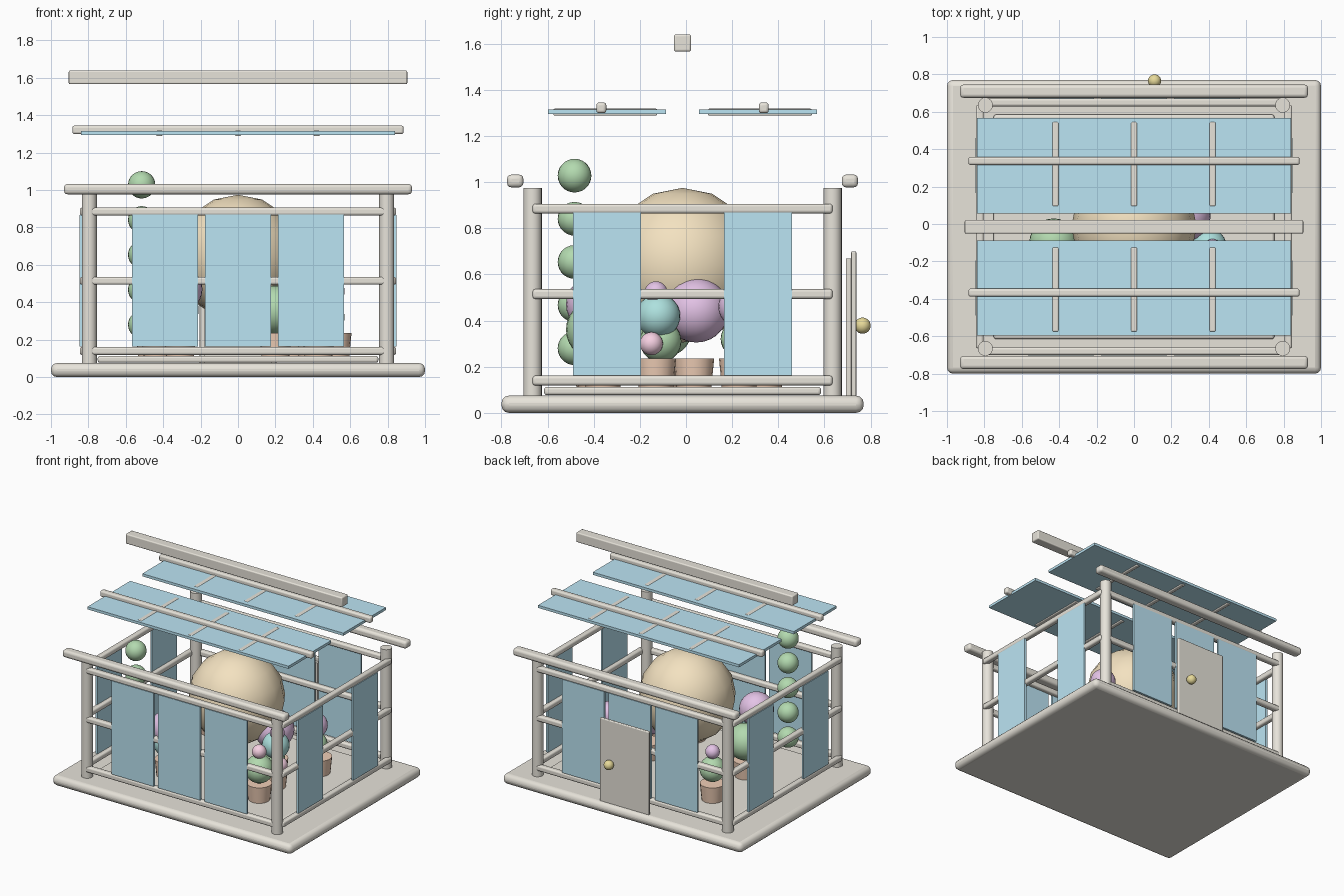
import bpy
from math import pi

if "Cube" in bpy.data.objects:
    bpy.data.objects.remove(bpy.data.objects["Cube"])

CY = -0.015  # the building's middle in y


def mat(name, rgb):
    m = bpy.data.materials.new(name)
    m.diffuse_color = (*rgb, 1)
    m.use_nodes = True
    m.node_tree.nodes["Principled BSDF"].inputs["Base Color"].default_value = m.diffuse_color
    return m


FRAME = mat("painted_frame", (0.80, 0.77, 0.70))
GLASS = mat("blue_glass", (0.50, 0.78, 0.90))
TAN = mat("tan", (0.90, 0.76, 0.53))
GREEN = mat("leaf_green", (0.45, 0.70, 0.43))
PURPLE = mat("flower_purple", (0.78, 0.55, 0.80))
PINK = mat("flower_pink", (0.92, 0.63, 0.76))
TEAL = mat("leaf_teal", (0.42, 0.75, 0.73))
CLAY = mat("clay", (0.87, 0.62, 0.47))
BRASS = mat("brass", (0.80, 0.70, 0.32))


def finish(name, m):
    o = bpy.context.object
    o.name = name
    o.data.materials.append(m)
    bpy.ops.object.shade_smooth_by_angle(angle=0.7)
    return o


def box(name, loc, size, m=FRAME, bevel=0.0):
    bpy.ops.mesh.primitive_cube_add(size=1, location=loc)
    o = bpy.context.object
    o.scale = size
    bpy.ops.object.transform_apply(location=False, rotation=False, scale=True)
    finish(name, m)
    if bevel:
        b = o.modifiers.new("bevel", "BEVEL")
        b.width, b.segments = bevel, 3
    return o


def ball(name, loc, r, m, sz=1.0, seg=24, rings=14):
    bpy.ops.mesh.primitive_uv_sphere_add(segments=seg, ring_count=rings, radius=r, location=loc)
    bpy.context.object.scale.z = sz
    return finish(name, m)


# base slab and raised floor
box("base", (0, CY, 0.0375), (2, 1.57, 0.075), bevel=0.033)
box("floor", (0, CY, 0.095), (1.5, 1.2, 0.036), bevel=0.012)

# corner posts
for sx in (-1, 1):
    for sy in (-1, 1):
        bpy.ops.mesh.primitive_cylinder_add(vertices=20, radius=0.04, depth=0.91,
                                            location=(sx * 0.795, CY + sy * 0.65, 0.52))
        finish("corner_post", FRAME)

# rails on all four walls
for z in (0.14, 0.515, 0.885):
    for s in (-1, 1):
        box("long_rail", (0, CY + s * 0.665, z), (1.64, 0.042, 0.042), bevel=0.012)
        box("side_rail", (s * 0.825, CY, z), (0.042, 1.30, 0.042), bevel=0.012)

# wall panes and eave beams
for s in (-1, 1):
    for x in (-0.39, 0, 0.39):
        box("wall_pane", (x, CY + s * 0.681, 0.517), (0.353, 0.015, 0.705), GLASS)
    for y in (-0.327, 0.327):
        box("side_pane", (s * 0.84, CY + y, 0.515), (0.015, 0.294, 0.705), GLASS)
    box("eave_beam", (0, CY + s * 0.725, 1.005), (1.86, 0.07, 0.055), bevel=0.018)

# roof: flat panes, glazing bars, long purlins, ridge
for s in (-1, 1):
    box("roof_pane", (0, CY + s * 0.327, 1.305), (1.68, 0.51, 0.02), GLASS)
    for x in (-0.42, 0, 0.42):
        box("glazing_bar", (x, CY + s * 0.335, 1.303), (0.032, 0.45, 0.03), bevel=0.006)
    box("purlin", (0, CY + s * 0.352, 1.322), (1.77, 0.043, 0.046), bevel=0.012)
box("ridge_beam", (0, CY, 1.603), (1.81, 0.074, 0.074), bevel=0.008)

# back door with knob
box("door_inner", (0, 0.705, 0.37), (0.36, 0.025, 0.60))
box("door", (0, 0.727, 0.385), (0.41, 0.022, 0.63), bevel=0.006)
ball("door_knob", (0.11, 0.765, 0.378), 0.035, BRASS)

# large tan globe
ball("globe", (0, CY, 0.64), 0.335, TAN, seg=16, rings=8)

# column of leaf balls in the front left corner
for i in range(5):
    ball("vine_leaf", (-0.515, -0.483, 0.28 + i * 0.187), 0.073, GREEN)

# potted plants: pot position, then balls as (dx, dy, z, radius, colour)
plants = [
    ((0.43, -0.36), [(0, 0, 0.34, 0.10, GREEN), (0, 0, 0.47, 0.05, PINK)]),
    ((0.52, 0.23), [(-0.03, 0, 0.32, 0.08, GREEN), (-0.04, 0, 0.46, 0.09, PURPLE)]),
    ((0.29, 0.035), [(-0.02, 0.01, 0.445, 0.14, PURPLE)]),
    ((0.40, -0.13), [(-0.04, 0.02, 0.31, 0.09, GREEN), (0.0, 0.01, 0.42, 0.095, TEAL),
                     (0.02, 0, 0.52, 0.05, PURPLE), (0.06, -0.02, 0.30, 0.05, PINK)]),
    ((-0.46, 0.34), [(0, 0, 0.34, 0.09, GREEN), (0, 0, 0.47, 0.05, PURPLE)]),
    ((-0.43, -0.10), [(0, 0, 0.37, 0.13, GREEN)]),
    ((-0.31, -0.40), [(0, 0, 0.36, 0.10, TEAL), (0, 0, 0.47, 0.12, PURPLE)]),
    ((0.20, -0.39), [(0, 0, 0.36, 0.13, GREEN)]),
]
for (x, y), balls in plants:
    bpy.ops.mesh.primitive_cone_add(vertices=20, radius1=0.075, radius2=0.087, depth=0.125,
                                    location=(x, y, 0.173))
    finish("pot", CLAY)
    for dx, dy, z, r, m in balls:
        ball("foliage", (x + dx, y + dy, z), r, m)
